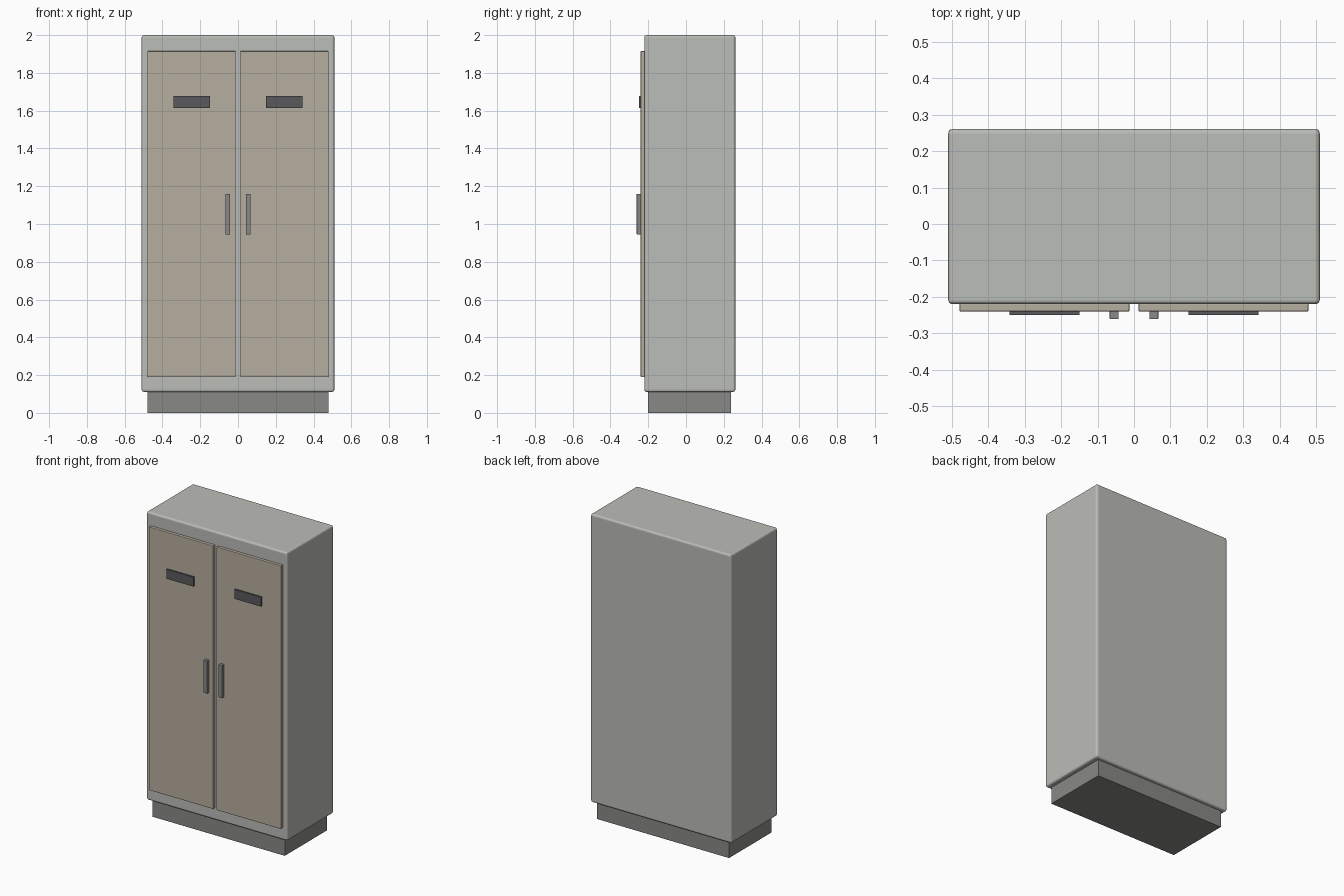
import bpy

if "Cube" in bpy.data.objects:
    bpy.data.objects.remove(bpy.data.objects["Cube"])


def material(name, r, g, b):
    m = bpy.data.materials.new(name)
    m.diffuse_color = (r, g, b, 1)
    m.use_nodes = True
    m.node_tree.nodes["Principled BSDF"].inputs["Base Color"].default_value = m.diffuse_color
    return m


body_paint = material("body_paint", 0.50, 0.51, 0.48)
door_paint = material("door_paint", 0.47, 0.42, 0.35)
base_paint = material("base_paint", 0.25, 0.25, 0.24)
vent_paint = material("vent_paint", 0.10, 0.10, 0.11)
handle_metal = material("handle_metal", 0.25, 0.25, 0.25)


def box(name, x, y, z, mat, bevel=0.0, segments=2):
    """Box from (min, max) ranges on each axis, with optional rounded edges."""
    spans = (x, y, z)
    bpy.ops.mesh.primitive_cube_add(size=1, location=[(a + b) / 2 for a, b in spans])
    ob = bpy.context.object
    ob.name = name
    ob.scale = [b - a for a, b in spans]
    bpy.ops.object.transform_apply(location=False, rotation=False, scale=True)
    ob.data.materials.append(mat)
    if bevel:
        mod = ob.modifiers.new("bevel", 'BEVEL')
        mod.width = bevel
        mod.segments = segments
    return ob


# Cabinet body and recessed plinth
box("cabinet_body", (-0.51, 0.51), (-0.22, 0.261), (0.111, 2.0), body_paint, 0.012, 3)
box("plinth", (-0.479, 0.479), (-0.20, 0.238), (0.0, 0.111), base_paint)

# Door, vent and handle on each side
for side, s in (("left", -1), ("right", 1)):
    def span(a, b):
        return tuple(sorted((s * a, s * b)))
    box(side + "_door", span(0.0125, 0.479), (-0.24, -0.218), (0.19, 1.915), door_paint, 0.003)
    box(side + "_vent", span(0.149, 0.342), (-0.25, -0.238), (1.615, 1.677), vent_paint)
    box(side + "_handle", span(0.042, 0.067), (-0.261, -0.238), (0.945, 1.16), handle_metal, 0.002)
